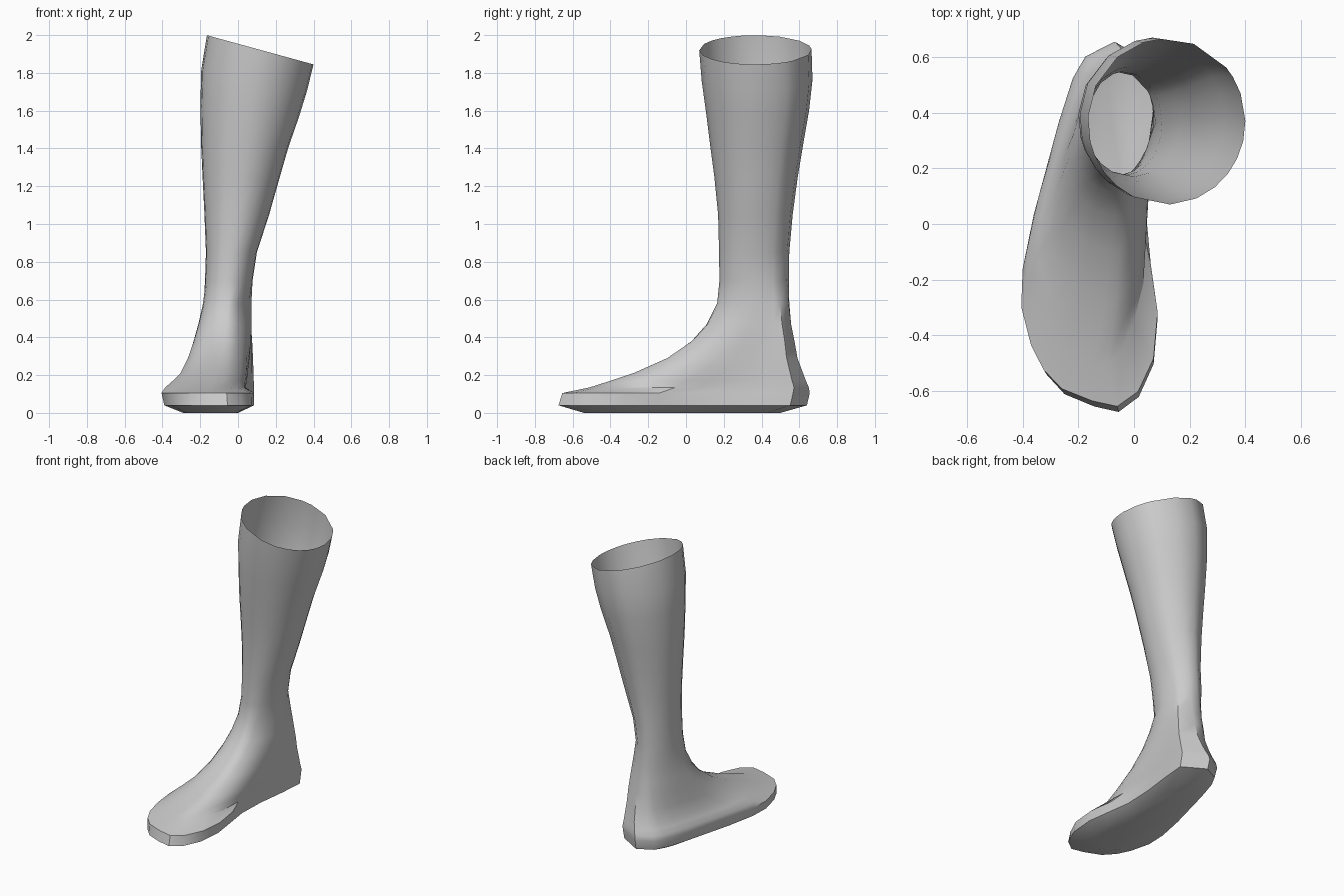
import bpy
import bmesh
import math

old = bpy.data.objects.get("Cube")
if old:
    bpy.data.objects.remove(old)

# Sole outline, counter-clockwise from the rear heel corner
SOLE = [(-.07, .665), (-.175, .61), (-.22, .53), (-.27, .37), (-.315, .2), (-.36, .03),
        (-.4, -.17), (-.405, -.31), (-.37, -.45), (-.325, -.54), (-.26, -.61),
        (-.15, -.655), (-.06, -.675), (.015, -.62), (.07, -.5), (.085, -.33),
        (.06, -.15), (.038, 0), (.045, .2), (.07, .4), (.085, .575)]

# Section levels: height, x min, x max, y min, y max, roundness, sideways tilt
SECTIONS = [
    (0, -.29, 0, -.54, .5, 0, 0),
    (.04, -.39, .085, -.675, .64, 0, 0),
    (.105, -.405, .085, -.655, .655, 0, 0),
    (.135, -.385, .085, -.51, .65, 0, 0),
    (.17, -.345, .085, -.4, .635, .05, 0),
    (.21, -.305, .085, -.28, .62, .1, 0),
    (.29, -.265, .085, -.1, .59, .2, 0),
    (.38, -.235, .085, .03, .575, .35, 0),
    (.47, -.21, .083, .11, .56, .5, 0),
    (.58, -.185, .075, .165, .55, .7, 0),
    (.7, -.175, .077, .177, .545, 1, 0),
    (.85, -.17, .1, .175, .547, 1, 0),
    (1.05, -.178, .165, .17, .565, 1, 0),
    (1.25, -.188, .222, .15, .592, 1, 0),
    (1.4, -.195, .265, .13, .617, 1, 0),
    (1.6, -.2, .325, .105, .652, 1, -.1),
    (1.76, -.195, .365, .083, .67, 1, -.2),
    (1.922, -.165, .4, .07, .665, 1, -.274),
]


def unit_outline(points):
    """Scale an outline to the range -1..1 on both axes."""
    axes = []
    for values in zip(*points):
        low, high = min(values), max(values)
        axes.append([2 * (v - low) / (high - low) - 1 for v in values])
    return list(zip(*axes))


def section(shape, z, x0, x1, y0, y1, roundness, tilt):
    """Blend the sole shape towards an ellipse and fit it to its box."""
    uv = []
    for u, v in shape:
        angle = math.atan2(v, u)
        u += (math.cos(angle) - u) * roundness
        v += (math.sin(angle) - v) * roundness
        # narrow the inner side of the instep
        if .12 < z < .65 and u > 0 and v < 0:
            u *= 1 + .45 * v
        uv.append((u, v))
    cx, cy = (x0 + x1) / 2, (y0 + y1) / 2
    hx, hy = (x1 - x0) / 2, (y1 - y0) / 2
    # refit, so rounded sections still reach their full size
    us, vs = [max(abs(c) for c in axis) for axis in zip(*uv)]
    return [(cx + hx * u / us, cy + hy * v / vs, z + tilt * hx * u / us) for u, v in uv]


# Boot: one open shell lofted from sole to rim
bm = bmesh.new()
shape = unit_outline(SOLE)
rings = [[bm.verts.new(p) for p in section(shape, *level)] for level in SECTIONS]
for lower, upper in zip(rings, rings[1:]):
    for i in range(len(shape)):
        j = (i + 1) % len(shape)
        bm.faces.new((lower[i], lower[j], upper[j], upper[i]))
bm.faces.new(list(reversed(rings[0])))
bm.normal_update()

mesh = bpy.data.meshes.new("boot")
bm.to_mesh(mesh)
bm.free()
boot = bpy.data.objects.new("boot", mesh)
bpy.context.collection.objects.link(boot)

# Plain grey material
grey = bpy.data.materials.new("light_grey")
grey.use_nodes = True
color = (.6, .6, .6, 1)
grey.diffuse_color = color
grey.node_tree.nodes["Principled BSDF"].inputs["Base Color"].default_value = color
mesh.materials.append(grey)

# Smooth skin with crisp sole and heel edges
bpy.ops.object.select_all(action="DESELECT")
boot.select_set(True)
bpy.context.view_layer.objects.active = boot
bpy.ops.object.shade_smooth_by_angle(angle=math.radians(38))
